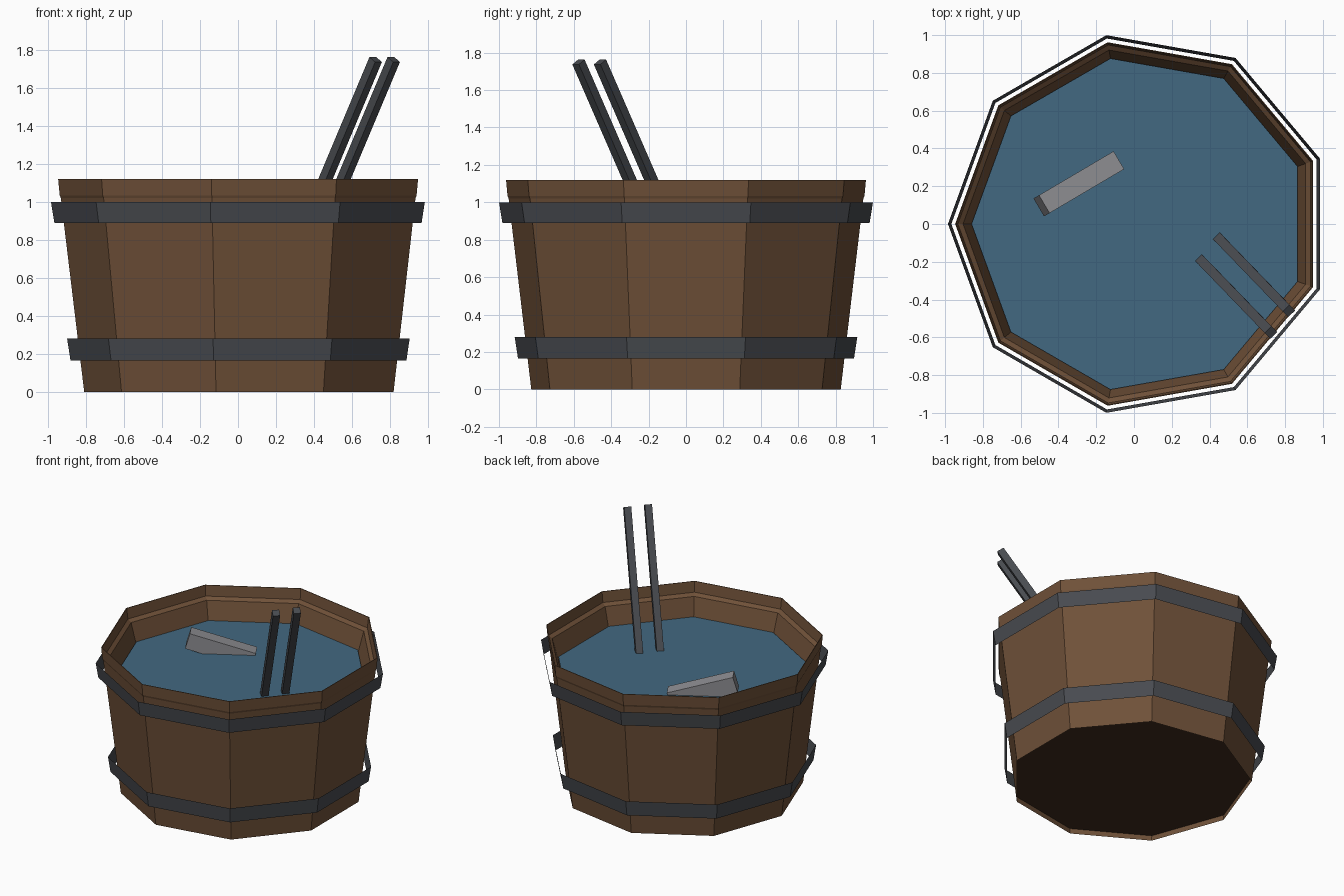
import bpy, bmesh, math
from mathutils import Vector, Matrix

if "Cube" in bpy.data.objects:
    bpy.data.objects.remove(bpy.data.objects["Cube"])

SIDES = 9
CX = 0.03  # tub axis, so that the odd-sided outline is centred


def material(name, rgb):
    m = bpy.data.materials.new(name)
    m.diffuse_color = (*rgb, 1)
    m.use_nodes = True
    m.node_tree.nodes["Principled BSDF"].inputs["Base Color"].default_value = m.diffuse_color
    return m


WOOD = material("wood", (0.16, 0.082, 0.04))
DARK = material("dark_wood", (0.05, 0.025, 0.013))
IRON = material("iron", (0.065, 0.07, 0.08))
STEEL = material("steel", (0.27, 0.27, 0.29))
WATER = material("water", (0.055, 0.14, 0.22))


def finish(bm, name, mat):
    me = bpy.data.meshes.new(name)
    bm.to_mesh(me)
    bm.free()
    me.materials.append(mat)
    ob = bpy.data.objects.new(name, me)
    bpy.context.collection.objects.link(ob)
    return ob


def ring(bm, r, z):
    pts = [math.radians(20 + 360 / SIDES * i) for i in range(SIDES)]
    return [bm.verts.new((CX + r * math.cos(a), r * math.sin(a), z)) for a in pts]


def lathe(name, profile, mat):
    """Nine-sided shell through (radius, z) points; going up faces outward."""
    bm = bmesh.new()
    rings = [ring(bm, r, z) for r, z in profile]
    for a, b in zip(rings, rings[1:]):
        for i in range(SIDES):
            j = (i + 1) % SIDES
            bm.faces.new((a[i], a[j], b[j], b[i]))
    return finish(bm, name, mat)


def disc(name, r, z, mat, up=True):
    bm = bmesh.new()
    f = bm.faces.new(ring(bm, r, z))
    if not up:
        f.normal_flip()
    return finish(bm, name, mat)


def bar(name, start, end, side, width, depth, mat):
    """Box whose centre line runs from start to end."""
    start, end = Vector(start), Vector(end)
    z = (end - start).normalized()
    x = Vector(side)
    x = (x - z * x.dot(z)).normalized()
    y = z.cross(x)
    m = Matrix((x, y, z)).transposed().to_4x4()
    m.translation = (start + end) / 2
    bm = bmesh.new()
    bmesh.ops.create_cube(bm, size=1)
    bm.transform(m @ Matrix.Diagonal((width, depth, (end - start).length, 1)))
    return finish(bm, name, mat)


# Staved tub: flared wall, small lip under the rim, sloped inside down to the water
lathe("tub_wall", [(0.84, 0), (0.963, 1.02), (0.969, 1.035), (0.977, 1.12),
                   (0.972, 1.12), (0.962, 1.04), (0.935, 1.02), (0.89, 0.86)], WOOD)
lathe("tub_base_lip", [(0.842, 0.04), (0.838, 0)], WOOD)
disc("tub_base", 0.842, 0.04, DARK, up=False)

# Iron hoops standing slightly clear of the wall
lathe("lower_hoop", [(0.912, 0.165), (0.93, 0.28)], IRON)
lathe("upper_hoop", [(0.997, 0.89), (1.015, 1.0)], IRON)

# Water surface
disc("water", 0.89, 0.885, WATER)

# Two tong handles leaning out of the water
lean = Vector((0.42, -0.435, 1))
for i, top in enumerate([(0.725, -0.575, 1.75), (0.82, -0.46, 1.75)]):
    top = Vector(top)
    bar(f"tong_handle_{i + 1}", top - lean * 0.92, top, (1, 1, 0), 0.05, 0.05, IRON)

# Metal bar, half sunk and tilted
hi, lo = Vector((-0.475, 0.105, 1.035)), Vector((-0.08, 0.338, 0.90))
d = (lo - hi).normalized()
side = Vector((0, 0, 1)).cross(d).normalized()
drop = d.cross(side) * 0.06
bar("metal_bar", hi - drop, lo - drop, side, 0.11, 0.12, STEEL)
